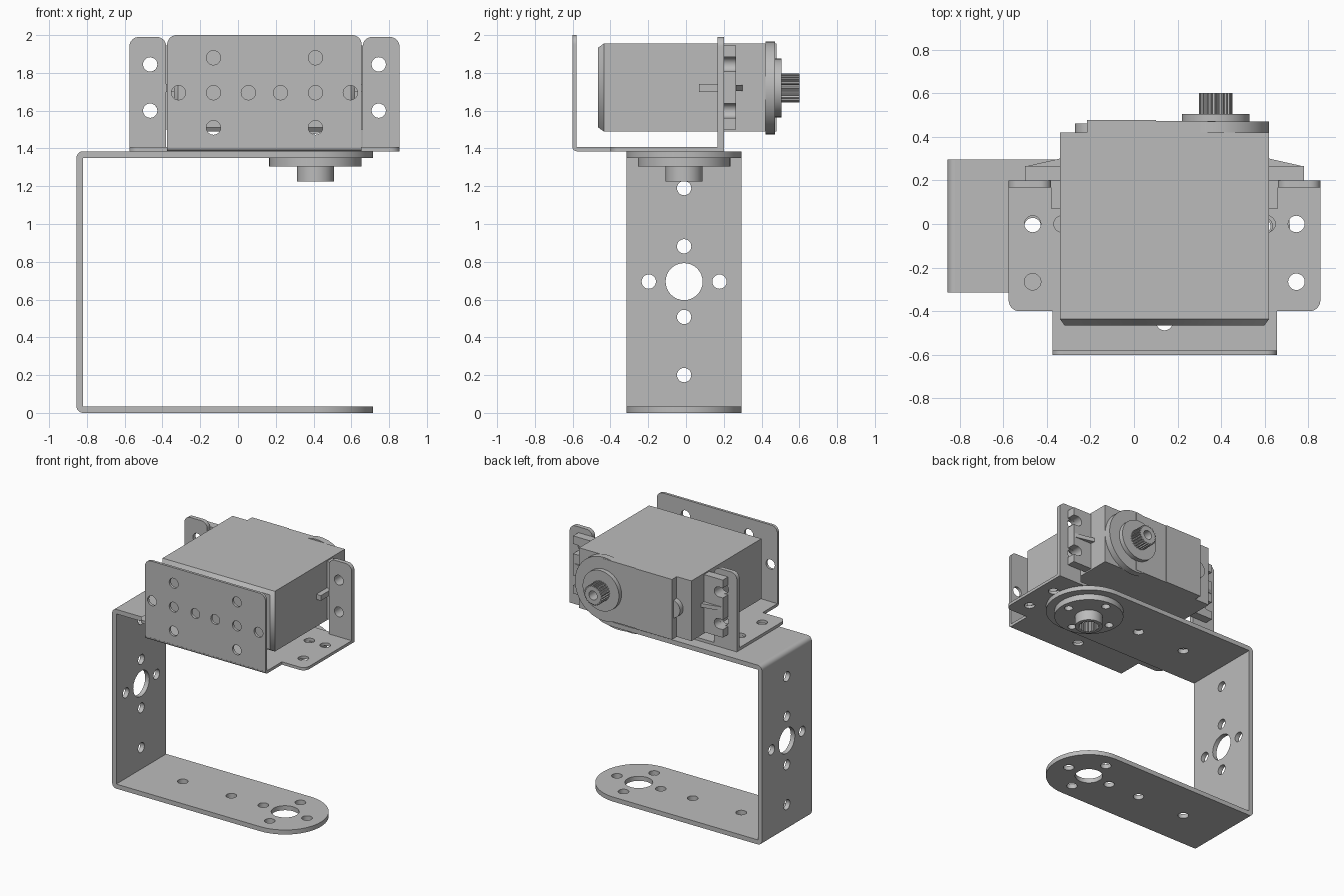
import bpy, bmesh
from math import sin, cos, pi
from mathutils import Matrix

old = bpy.data.objects.get("Cube")
if old:
    bpy.data.objects.remove(old)

grey = bpy.data.materials.new("plain grey")
grey.use_nodes = True
colour = (0.5, 0.5, 0.5, 1)
grey.diffuse_color = colour
grey.node_tree.nodes["Principled BSDF"].inputs["Base Color"].default_value = colour

# Profile planes: columns give the world direction of u, v and the extrusion
PLANES = {
    "XY": Matrix(((1, 0, 0), (0, 1, 0), (0, 0, 1))),
    "XZ": Matrix(((1, 0, 0), (0, 0, -1), (0, 1, 0))),
    "YZ": Matrix(((0, 0, 1), (1, 0, 0), (0, 1, 0))),
}


def finish(name, mesh):
    mesh.materials.clear()
    mesh.materials.append(grey)
    ob = bpy.data.objects.new(name, mesh)
    bpy.context.collection.objects.link(ob)
    bpy.ops.object.select_all(action="DESELECT")
    ob.select_set(True)
    bpy.context.view_layer.objects.active = ob
    bpy.ops.object.shade_smooth_by_angle(angle=pi / 6)
    return ob


def arc(u, v, r, start=0.0, end=2 * pi, n=32):
    return [(u + r * cos(start + (end - start) * i / n),
             v + r * sin(start + (end - start) * i / n)) for i in range(n + 1)]


def circle(u, v, r, n=32):
    return arc(u, v, r, n=n)[:-1]


def rounded(u0, u1, v0, v1, low=0.0, high=0.0):
    """Rectangle with separate radii for its low-v and high-v corners."""
    pts = []
    for u, v, r, quarter in ((u1, v1, high, 0), (u0, v1, high, 1),
                             (u0, v0, low, 2), (u1, v0, low, 3)):
        if r:
            cu = u - r if u == u1 else u + r
            cv = v - r if v == v1 else v + r
            pts += arc(cu, cv, r, quarter * pi / 2, (quarter + 1) * pi / 2, 8)
        else:
            pts.append((u, v))
    return pts


def plate(name, plane, lo, hi, outline, holes=()):
    """Extrude an outline with holes between two positions on its normal axis."""
    cu = bpy.data.curves.new(name, "CURVE")
    cu.dimensions = "2D"
    cu.fill_mode = "BOTH"
    cu.extrude = (hi - lo) / 2
    for loop in [outline, *holes]:
        sp = cu.splines.new("POLY")
        sp.points.add(len(loop) - 1)
        for p, (u, v) in zip(sp.points, loop):
            p.co = (u, v, 0, 1)
        sp.use_cyclic_u = True
    tmp = bpy.data.objects.new("temp", cu)
    bpy.context.collection.objects.link(tmp)
    dg = bpy.context.evaluated_depsgraph_get()
    mesh = bpy.data.meshes.new_from_object(tmp.evaluated_get(dg))
    bpy.data.objects.remove(tmp)
    sign = -1 if plane == "XZ" else 1
    m = PLANES[plane].to_4x4() @ Matrix.Translation((0, 0, sign * (lo + hi) / 2))
    mesh.transform(m)
    bm = bmesh.new()
    bm.from_mesh(mesh)
    bmesh.ops.remove_doubles(bm, verts=bm.verts, dist=0.0001)
    bmesh.ops.recalc_face_normals(bm, faces=bm.faces)
    bm.to_mesh(mesh)
    bm.free()
    return finish(name, mesh)


def box(x0, x1, y0, y1, z0, z1, name):
    return plate(name, "XY", z0, z1, rounded(x0, x1, y0, y1))


HOLE, BIG, PITCH = 0.038, 0.098, 0.187


def cross(u, v, r=HOLE):
    """Four holes around a centre."""
    return [circle(u + a, v + b, r, 20)
            for a, b in ((PITCH, 0), (-PITCH, 0), (0, PITCH), (0, -PITCH))]


def small(*spots):
    return [circle(u, v, HOLE, 20) for u, v in spots]


# U-shaped bracket: two round-ended arms, a tall web and two bends
T, TOP, MID, AX = 0.035, 1.385, -0.01, 0.41
HALF = 0.305
XL = -0.855
arm = [(XL + T, MID - HALF)] + arc(AX, MID, HALF, -pi / 2, pi / 2) + [(XL + T, MID + HALF)]
arm_holes = cross(AX, MID) + small((-0.05, MID), (-0.465, MID)) + [circle(AX, MID, BIG)]
plate("lower_arm", "XY", 0, T, arm, arm_holes)
plate("upper_arm", "XY", TOP - T, TOP, arm, arm_holes)
plate("upright_web", "YZ", XL, XL + T,
      rounded(MID - HALF, MID + HALF, T, TOP - T),
      cross(MID, 0.695) + small((MID, 0.2), (MID, 1.19)) + [circle(MID, 0.695, BIG)])
for name, z, start in (("lower_bend", T, pi), ("upper_bend", TOP - T, pi / 2)):
    plate(name, "XZ", MID - HALF, MID + HALF,
          [(XL + T, z)] + arc(XL + T, z, T, start, start + pi / 2, 8))

# Round horn under the upper arm with a splined hub
plate("horn_disc", "XY", 1.305, TOP - T, circle(AX, MID, 0.245, 48),
      cross(AX, MID, 0.03) + [circle(AX, MID, 0.055)])


def spline_ring(u, v, outer, inner, teeth=24):
    return [(u + r * cos(2 * pi * (i + f) / teeth), v + r * sin(2 * pi * (i + f) / teeth))
            for i in range(teeth)
            for f, r in ((0, outer), (0.35, outer), (0.5, inner), (0.85, inner))]


plate("horn_hub", "XY", 1.225, 1.305, circle(AX, MID, BIG),
      [spline_ring(AX, MID, 0.075, 0.066)])

# Motor bracket: floor with wings, front wall, bend and two rear tabs
CX, S = 0.14, 0.022
X0, X1 = CX - 0.515, CX + 0.515
W0, W1 = CX - 0.715, CX + 0.715
FLOOR = TOP + S
TABS = (CX - 0.605, CX + 0.605)
floor = [(X0, -0.58), (X1, -0.58), (X1, -0.4)]
floor += arc(W1 - 0.05, -0.35, 0.05, -pi / 2, 0, 8) + [(W1, 0.2), (W0, 0.2)]
floor += arc(W0 + 0.05, -0.35, 0.05, pi, 1.5 * pi, 8) + [(X0, -0.4)]
plate("bracket_floor", "XY", TOP, FLOOR, floor,
      small((CX - 0.47, 0), (CX + 0.47, 0), (CX, -0.45),
            *[(x, y) for x in TABS for y in (0, -0.265)]))
plate("bracket_front", "XZ", -0.6, -0.58,
      rounded(X0, X1, FLOOR, 2.0, high=0.05),
      small(*[(CX + s * d, 1.695) for s in (-1, 1) for d in (0.085, 0.27, 0.455)],
            *[(CX + s * 0.27, z) for s in (-1, 1) for z in (1.51, 1.88)]))
plate("bracket_bend", "YZ", X0, X1,
      [(-0.58, FLOOR)] + arc(-0.58, FLOOR, 0.021, pi, 1.5 * pi, 8))
for side, x in zip(("right", "left"), TABS):
    inner, outer = sorted((x - 0.11, x + 0.085)) if side == "right" else (x - 0.085, x + 0.11)
    plate(side + "_tab", "XZ", 0.167, 0.2,
          rounded(inner, outer, FLOOR, 1.99, high=0.05),
          small((x, 1.6), (x, 1.845)))

# Motor case with a chamfered front end
BX0, BX1, BZ0, BZ1, AZ = -0.34, 0.62, 1.49, 1.955, 1.72
case = box(BX0, BX1, -0.435, 0.42, BZ0, BZ1, "motor_case")
bm = bmesh.new()
bm.from_mesh(case.data)
bmesh.ops.dissolve_limit(bm, angle_limit=0.01, verts=bm.verts, edges=bm.edges)
front = min(bm.faces, key=lambda f: f.calc_center_median().y)
bmesh.ops.inset_individual(bm, faces=[front], thickness=0.03, depth=0.03)
bm.to_mesh(case.data)
bm.free()

# Slotted mounting ears, with a gusset behind and a rib in front of each
for side, edge, s in (("right", BX0, -1), ("left", BX1, 1)):
    tip = edge + s * 0.16
    ear = [(edge, 1.5), (tip, 1.5)]
    for z in (1.6, 1.845):
        slot = arc(0, z, HOLE, -pi / 2, -1.5 * pi, 12)
        ear += [(tip, z - HOLE)]
        ear += [(edge + s * (0.125 + u), v) for u, v in slot]
        ear += [(tip, z + HOLE)]
    ear += [(tip, 1.945), (edge, 1.945)]
    plate(side + "_ear", "XZ", 0.2, 0.265, ear)
    plate(side + "_gusset", "XY", AZ - 0.015, AZ + 0.015,
          [(edge, 0.26), (edge + s * 0.15, 0.26), (edge + s * 0.15, 0.266), (edge, 0.3)])
    box(*sorted((edge, edge + s * 0.04)), 0.07, 0.2, AZ - 0.02, AZ + 0.02, side + "_rib")

# Gear cover, screw boss and output shaft on the back
SX = 0.375
plate("cover_panel", "XZ", 0.42, 0.478, rounded(-0.215, 0.1, BZ0, BZ1))
plate("cover_bridge", "XZ", 0.42, 0.472, rounded(0.1, SX, BZ0, BZ1))
plate("cover_round", "XZ", 0.42, 0.47, circle(SX, AZ, 0.245, 64))
plate("screw_boss", "XZ", 0.42, 0.46, circle(-0.2, AZ, 0.07))
plate("shaft_collar", "XZ", 0.47, 0.505, circle(SX, AZ, 0.155, 48))
plate("output_shaft", "XZ", 0.5, 0.6, spline_ring(SX, AZ, 0.077, 0.067),
      [circle(SX, AZ, 0.035, 20)])
